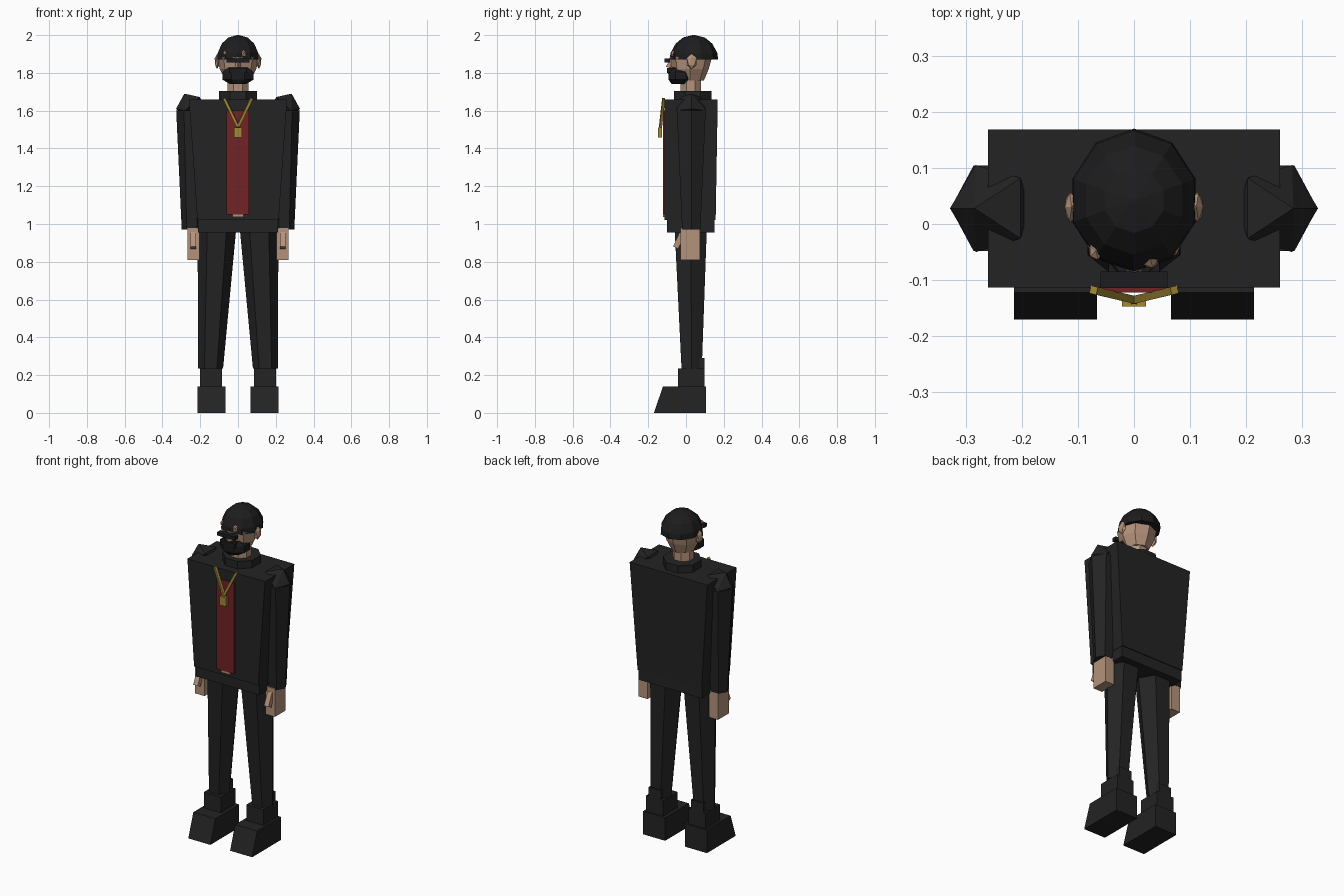
import bpy, bmesh, math
from mathutils import Vector

if "Cube" in bpy.data.objects:
    bpy.data.objects.remove(bpy.data.objects["Cube"])


def mat(name, rgb):
    m = bpy.data.materials.new(name)
    m.diffuse_color = (*rgb, 1)
    m.use_nodes = True
    m.node_tree.nodes["Principled BSDF"].inputs["Base Color"].default_value = m.diffuse_color
    return m


BLACK = mat("black cloth", (0.017, 0.017, 0.017))
HAIR = mat("dark hair", (0.012, 0.012, 0.013))
SKIN = mat("skin", (0.46, 0.29, 0.20))
RED = mat("red shirt", (0.17, 0.016, 0.018))
GOLD = mat("gold", (0.36, 0.25, 0.035))


def finish(name, bm, material):
    bmesh.ops.recalc_face_normals(bm, faces=bm.faces)
    me = bpy.data.meshes.new(name)
    bm.to_mesh(me)
    bm.free()
    me.materials.append(material)
    ob = bpy.data.objects.new(name, me)
    bpy.context.collection.objects.link(ob)
    return ob


def loft(name, rings, material):
    """Skin closed rings of equal point count and cap both ends."""
    bm = bmesh.new()
    rows = [[bm.verts.new(p) for p in r] for r in rings]
    n = len(rows[0])
    for a, b in zip(rows, rows[1:]):
        for i in range(n):
            j = (i + 1) % n
            bm.faces.new((a[i], a[j], b[j], b[i]))
    bm.faces.new(rows[0][::-1])
    bm.faces.new(rows[-1])
    return finish(name, bm, material)


def rect(x0, x1, y0, y1, z):
    return [(x0, y0, z), (x1, y0, z), (x1, y1, z), (x0, y1, z)]


def ring(cx, cy, z, rx, ry, n=6, turn=0.0):
    return [(cx + rx * math.cos(math.tau * i / n + turn),
             cy + ry * math.sin(math.tau * i / n + turn), z) for i in range(n)]


def box(name, x, y, z, material):
    return loft(name, [rect(*x, *y, z[0]), rect(*x, *y, z[1])], material)


def hull(name, points, material):
    bm = bmesh.new()
    for p in points:
        bm.verts.new(p)
    bmesh.ops.convex_hull(bm, input=bm.verts)
    return finish(name, bm, material)


def blob(name, c, r, material, sub=1):
    bm = bmesh.new()
    bmesh.ops.create_icosphere(bm, subdivisions=sub, radius=1)
    for v in bm.verts:
        v.co = Vector(c) + Vector((v.co.x * r[0], v.co.y * r[1], v.co.z * r[2]))
    return finish(name, bm, material)


def bar(name, a, b, w, material):
    """Square rod between two points."""
    a, b = Vector(a), Vector(b)
    q = (b - a).to_track_quat('Z', 'Y')
    off = [q @ Vector((sx * w, sy * w, 0)) for sx, sy in ((-1, -1), (1, -1), (1, 1), (-1, 1))]
    return loft(name, [[a + o for o in off], [b + o for o in off]], material)


def pair(ob):
    """Mirror a part to the other side."""
    m = ob.modifiers.new("mirror", 'MIRROR')
    m.use_mirror_merge = False
    return ob


# jacket and waistband
loft("jacket", [rect(-.215, .215, -.113, .157, 1.02),
                rect(-.26, .26, -.113, .168, 1.66)], BLACK)
box("waistband", (-.213, .213), (-.1, .152), (.955, 1.02), BLACK)
loft("collar", [ring(0, .035, 1.65, .108, .108, 8, math.pi / 8),
                ring(0, .035, 1.705, .108, .108, 8, math.pi / 8)], BLACK)

# shirt front with a strip of belly below
box("shirt_front", (-.06, .058), (-.122, -.112), (1.05, 1.6), RED)
box("belly", (-.03, .03), (-.121, -.112), (1.037, 1.05), SKIN)

# arms
pair(loft("arm", [ring(.245, .028, .97, .053, .056),
                  ring(.245, .028, 1.6, .082, .088)], BLACK))
pair(hull("shoulder", [(.284, .028, 1.69), (.328, .028, 1.61), (.282, .105, 1.6),
                       (.282, -.05, 1.6), (.202, .082, 1.672), (.202, -.026, 1.672),
                       (.187, .028, 1.64), (.25, .028, 1.53)], BLACK))
pair(box("hand", (.205, .267), (-.028, .075), (.81, .98), SKIN))
pair(bar("thumb", (.237, -.055, .875), (.237, -.02, .95), .015, SKIN))

# legs, boots
pair(loft("leg", [ring(.145, .03, .235, .066, .062),
                  ring(.112, .025, .97, .102, .098)], BLACK))
pair(box("boot_cuff", (.085, .2), (-.042, .097), (.13, .235), BLACK))
pair(box("boot_heel_tab", (.1, .185), (.05, .097), (.235, .29), BLACK))
pair(loft("shoe", [rect(.066, .214, -.17, .105, 0),
                   rect(.066, .214, -.122, .105, .14)], BLACK))

# necklace
pair(bar("chain", (.072, -.118, 1.665), (0, -.135, 1.515), .007, GOLD))
box("pendant", (-.021, .021), (-.147, -.127), (1.457, 1.51), GOLD)

# head
loft("neck", [ring(0, .025, 1.68, .06, .06, 8, math.pi / 8),
              ring(0, .025, 1.8, .06, .06, 8, math.pi / 8)], SKIN)
loft("head", [ring(0, .02, 1.76, .065, .075, 8), ring(0, .022, 1.82, .097, .098, 8),
              ring(0, .025, 1.88, .108, .112, 8), ring(0, .035, 1.93, .075, .09, 8)], SKIN)
pair(blob("ear", (.111, .03, 1.86), (.014, .03, .04), SKIN))
hull("nose", [(-.016, -.08, 1.825), (.016, -.08, 1.825), (0, -.107, 1.832),
              (-.009, -.08, 1.88), (.009, -.08, 1.88)], SKIN)

# hair cap
loft("hair", [ring(0, .042, z, rx, ry, 10, math.pi / 2) for z, rx, ry in
              ((1.872, .115, .128), (1.905, .113, .124), (1.955, .09, .097),
               (1.987, .055, .058), (2.0, .006, .006))], HAIR)
blob("forehead_patch_right", (.028, -.058, 1.9), (.02, .024, .026), SKIN)
blob("forehead_patch_left", (-.068, -.048, 1.905), (.014, .018, .016), SKIN)

# beard, moustache and glasses
loft("beard", [ring(0, -.03, 1.74, .045, .05, 8, math.pi / 8),
               ring(0, -.028, 1.765, .09, .07, 8, math.pi / 8),
               ring(0, -.028, 1.805, .088, .072, 8, math.pi / 8),
               ring(0, -.035, 1.828, .055, .06, 8, math.pi / 8)], HAIR)
box("moustache", (-.045, .045), (-.1, -.07), (1.8, 1.825), HAIR)
box("glasses", (-.06, .06), (-.114, -.085), (1.855, 1.876), HAIR)
